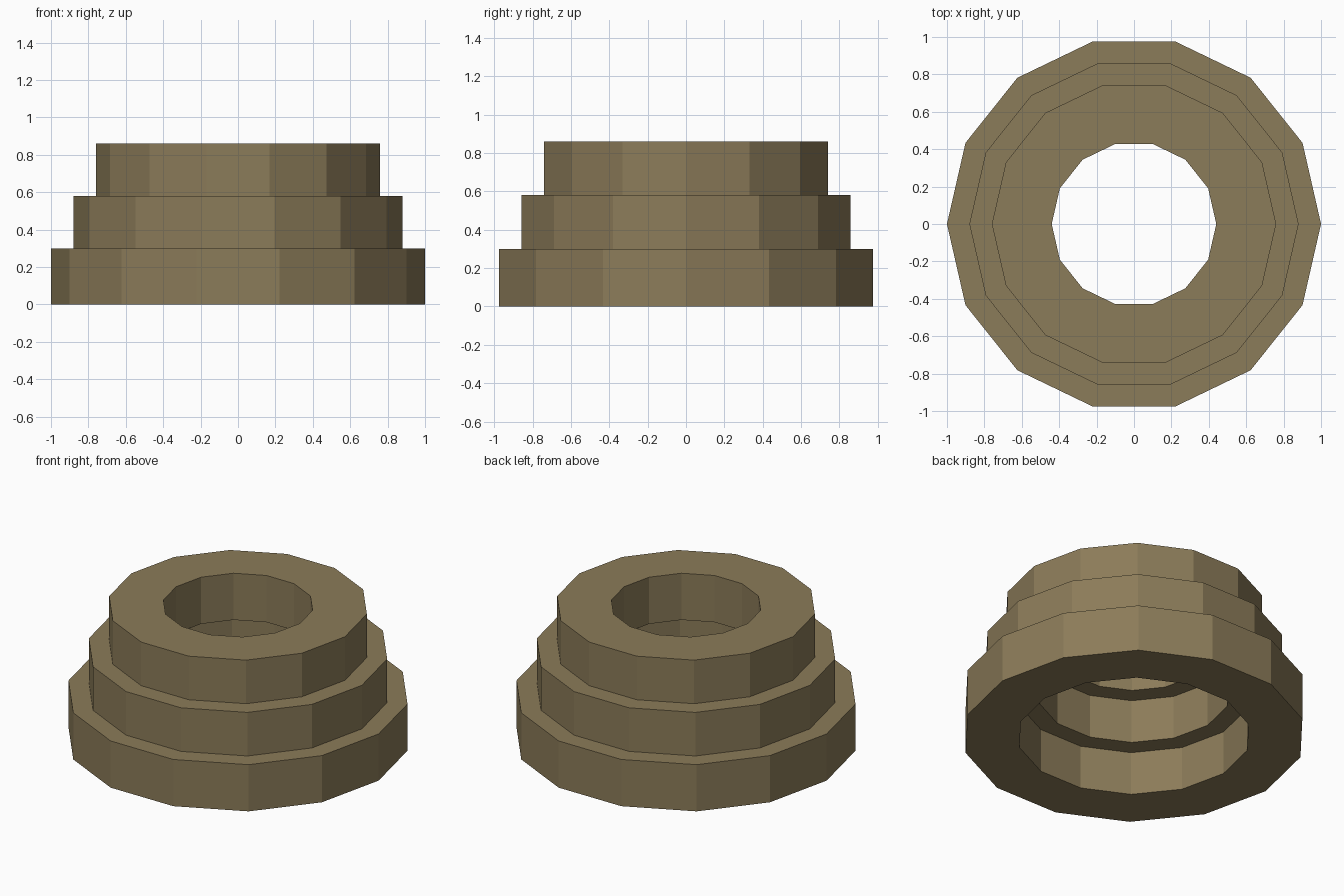
import bpy
import bmesh
from math import cos, sin, tau

if "Cube" in bpy.data.objects:
    bpy.data.objects.remove(bpy.data.objects["Cube"])

SIDES = 14
HEIGHT = 0.30
STEP = 0.28    # rings overlap slightly
WALL = 0.32

clay = bpy.data.materials.new("tan_clay")
clay.diffuse_color = (0.26, 0.20, 0.10, 1.0)
clay.use_nodes = True
clay.node_tree.nodes["Principled BSDF"].inputs["Base Color"].default_value = clay.diffuse_color


def ring(name, outer, z):
    """Flat-faced tube: a rectangular wall section carried round the z axis."""
    inner = outer - WALL
    section = [(outer, z), (outer, z + HEIGHT), (inner, z + HEIGHT), (inner, z)]
    bm = bmesh.new()
    loops = [[bm.verts.new((r * cos(tau * i / SIDES), r * sin(tau * i / SIDES), h))
              for i in range(SIDES)] for r, h in section]
    for a, b in zip(loops, loops[1:] + loops[:1]):
        for i in range(SIDES):
            j = (i + 1) % SIDES
            bm.faces.new((a[i], a[j], b[j], b[i]))
    bmesh.ops.recalc_face_normals(bm, faces=bm.faces)
    mesh = bpy.data.meshes.new(name)
    bm.to_mesh(mesh)
    bm.free()
    mesh.materials.append(clay)
    bpy.context.collection.objects.link(bpy.data.objects.new(name, mesh))


# Three stacked rings, each narrower than the one below
for k, name in enumerate(("bottom_ring", "middle_ring", "top_ring")):
    ring(name, 1.0 - 0.12 * k, STEP * k)
